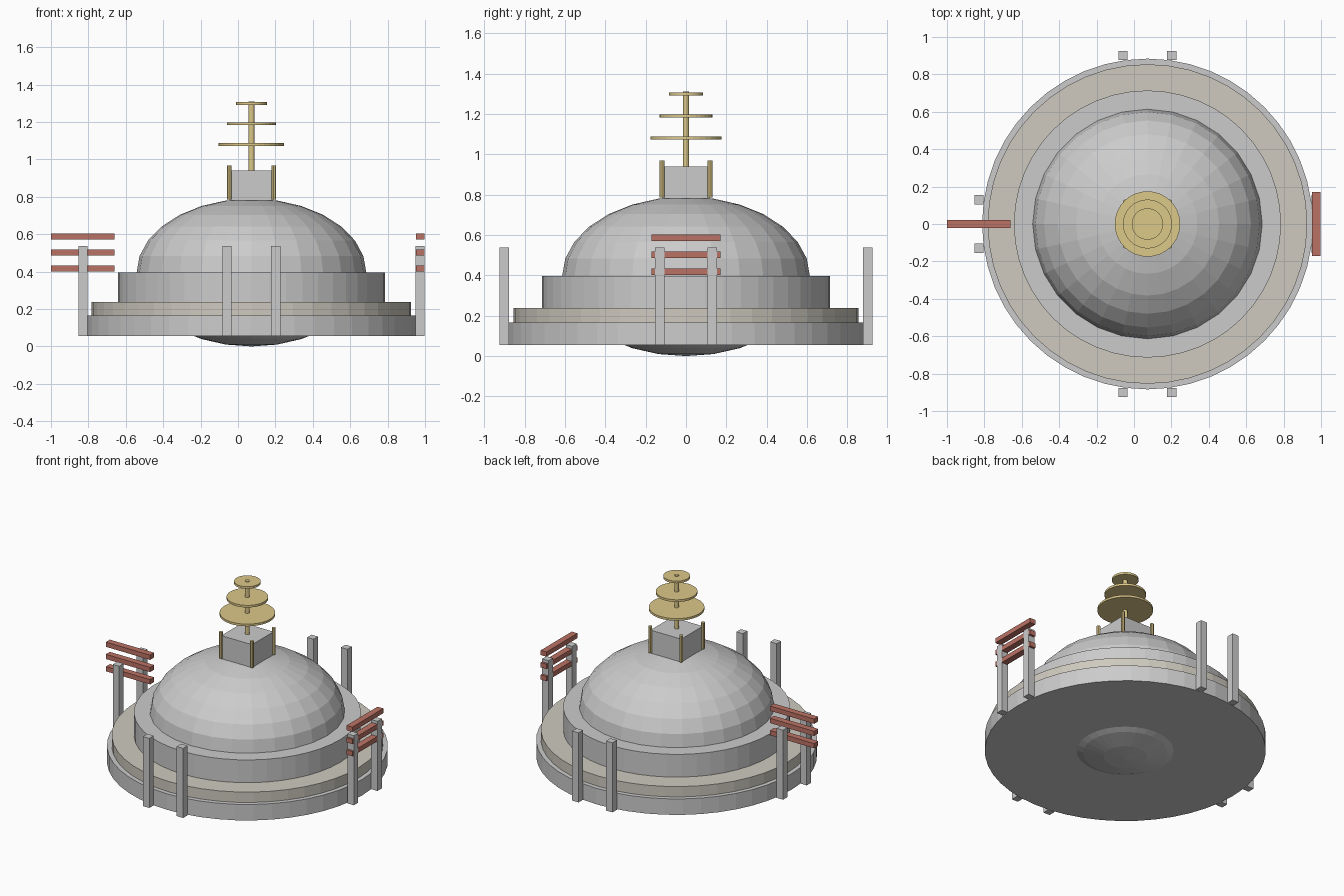
import bpy
from math import pi

if "Cube" in bpy.data.objects:
    bpy.data.objects.remove(bpy.data.objects["Cube"])

CX = 0.072  # axis of the monument
STONE = None


def mat(name, col):
    m = bpy.data.materials.new(name)
    m.diffuse_color = (*col, 1)
    m.use_nodes = True
    m.node_tree.nodes["Principled BSDF"].inputs["Base Color"].default_value = m.diffuse_color
    return m


GOLD = mat("gold", (0.72, 0.58, 0.25))
RED = mat("red_stone", (0.50, 0.17, 0.13))
TAN = mat("path_stone", (0.62, 0.59, 0.52))


def finish(name, m):
    o = bpy.context.object
    o.name = name
    if m:
        o.data.materials.append(m)
    return o


def cyl(name, r, z0, z1, n, m=STONE, x=CX, y=0):
    bpy.ops.mesh.primitive_cylinder_add(vertices=n, radius=r, depth=z1 - z0,
                                        location=(x, y, (z0 + z1) / 2))
    return finish(name, m)


def box(name, x, y, z0, z1, sx, sy, m=STONE):
    bpy.ops.mesh.primitive_cube_add(size=1, location=(x, y, (z0 + z1) / 2))
    bpy.context.object.scale = (sx, sy, z1 - z0)
    return finish(name, m)


# Stepped round base
cyl("base_drum", 0.884, 0.055, 0.166, 48)
cyl("walking_path", 0.854, 0.166, 0.238, 48, TAN)
cyl("upper_drum", 0.714, 0.238, 0.396, 48)

# Flattened faceted dome, its underside pokes out below the base
bpy.ops.mesh.primitive_uv_sphere_add(segments=28, ring_count=14, radius=1,
                                     location=(CX, 0, 0.395))
bpy.context.object.scale = (0.614, 0.614, 0.395)
finish("dome", STONE)

# Square box on top with corner posts
box("top_box", CX, 0, 0.78, 0.94, 0.236, 0.236)
for sx in (-1, 1):
    for sy in (-1, 1):
        cyl("corner_post", 0.0125, 0.785, 0.968, 8, GOLD, CX + sx * 0.119, sy * 0.119)

# Mast with three shrinking discs
cyl("mast", 0.015, 0.94, 1.31, 12, GOLD)
for r, z in ((0.175, 1.08), (0.131, 1.19), (0.084, 1.298)):
    cyl("parasol_disc", r, z - 0.0075, z + 0.0075, 32, GOLD)

# Pairs of gate posts on four sides
for s in (-1, 1):
    for t in (-0.13, 0.13):
        box("gate_post", CX + s * 0.901, t, 0.055, 0.538, 0.049, 0.049)
        box("gate_post", CX + t, s * 0.901, 0.055, 0.538, 0.049, 0.049)

# Triple cross bars on the left and right gates only
for z in (0.417, 0.502, 0.587):
    box("left_gate_bar", -0.83, 0, z - 0.0165, z + 0.0165, 0.34, 0.044, RED)
    box("right_gate_bar", 0.975, 0, z - 0.0165, z + 0.0165, 0.044, 0.34, RED)
